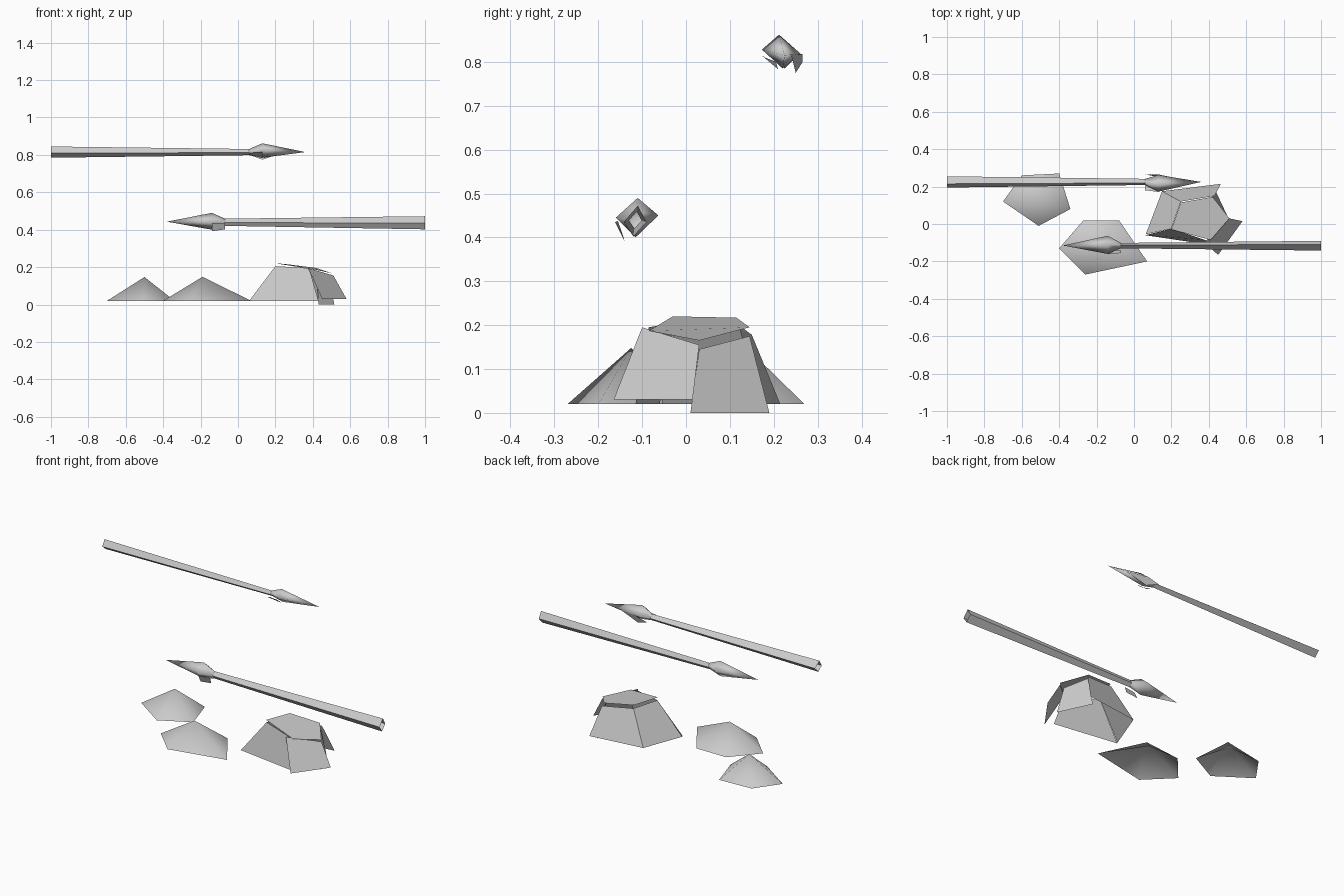
import bpy


def mesh_object(name, verts, faces, smooth=False):
    mesh = bpy.data.meshes.new(name)
    mesh.from_pydata(verts, [], faces)
    mesh.update()
    obj = bpy.data.objects.new(name, mesh)
    bpy.context.collection.objects.link(obj)
    if smooth:
        mesh.polygons.foreach_set("use_smooth", [True] * len(faces))
    return obj


def ring(x, section):
    return [(x, y, z) for y, z in section]


def bridge(a, b, n):
    return [(a + i, a + (i + 1) % n, b + (i + 1) % n, b + i) for i in range(n)]


def fan(base, apex, n):
    return [(base + i, base + (i + 1) % n, apex) for i in range(n)]


def spear(prefix, x_end, x_neck, x_wide, tip, butt, wide, flakes):
    # Tapered four-sided open shaft
    cy, cz = tip[1], tip[2]
    neck = [(cy + (y - cy) * 0.55, cz + (z - cz) * 0.55) for y, z in butt]
    mesh_object(prefix + "_shaft", ring(x_end, butt) + ring(x_neck, neck),
                bridge(0, 4, 4))
    # Faceted point, swelling from the neck then narrowing to the tip
    mesh_object(prefix + "_head", ring(x_neck, neck) + ring(x_wide, wide) + [tip],
                bridge(0, 4, 4) + fan(4, 8, 4), smooth=True)
    # Thin chipped flakes beside the head
    for i, quad in enumerate(flakes):
        mesh_object(f"{prefix}_flake_{i + 1}", quad, [(0, 1, 2, 3)])


def mound(name, base, apex):
    mesh_object(name, [(x, y, 0.02) for x, y in base] + [apex],
                fan(0, len(base), len(base)), smooth=True)


# Two spears pointing in opposite directions
spear("upper_spear", -1.0, 0.06, 0.13, (0.36, 0.225, 0.815),
      [(0.215, 0.845), (0.195, 0.81), (0.225, 0.785), (0.255, 0.815)],
      [(0.212, 0.862), (0.173, 0.828), (0.22, 0.785), (0.262, 0.818)],
      [[(0.06, 0.266, 0.80), (0.13, 0.265, 0.818), (0.25, 0.24, 0.815), (0.13, 0.25, 0.775)],
       [(0.06, 0.18, 0.81), (0.13, 0.172, 0.815), (0.13, 0.21, 0.783), (0.06, 0.205, 0.80)]])
spear("lower_spear", 1.0, -0.07, -0.14, (-0.38, -0.115, 0.443),
      [(-0.11, 0.472), (-0.09, 0.435), (-0.12, 0.402), (-0.142, 0.435)],
      [(-0.11, 0.49), (-0.063, 0.45), (-0.115, 0.40), (-0.16, 0.445)],
      [[(-0.14, -0.162, 0.435), (-0.07, -0.155, 0.437), (-0.07, -0.143, 0.402),
        (-0.14, -0.14, 0.392)]])

# Two low five-sided mounds
mound("small_mound", [(-0.70, 0.12), (-0.51, -0.01), (-0.34, 0.08), (-0.40, 0.27),
                      (-0.60, 0.26)], (-0.50, 0.14, 0.147))
mound("large_mound", [(-0.40, -0.13), (-0.26, -0.27), (0.07, -0.20), (-0.08, 0.02),
                      (-0.27, 0.02)], (-0.19, -0.125, 0.148))

# Cracked rock: five leaning slabs and a tilted cap
slabs = {
    "front": [(0.06, -0.06, 0.02), (0.43, -0.115, 0.02), (0.38, -0.085, 0.195), (0.20, -0.025, 0.205)],
    "front_right": [(0.45, -0.165, 0.03), (0.58, 0.015, 0.03), (0.51, 0.03, 0.155), (0.375, -0.10, 0.195)],
    "back_right": [(0.515, 0.01, 0.0), (0.43, 0.19, 0.0), (0.42, 0.145, 0.175), (0.485, 0.03, 0.145)],
    "back": [(0.465, 0.215, 0.02), (0.15, 0.175, 0.02), (0.25, 0.12, 0.20), (0.43, 0.15, 0.178)],
    "left": [(0.15, 0.175, 0.02), (0.063, -0.055, 0.02), (0.20, -0.025, 0.205), (0.25, 0.12, 0.20)],
}
for side, quad in slabs.items():
    mesh_object(f"rock_slab_{side}", quad, [(0, 1, 2, 3)])
mesh_object("rock_cap",
            [(0.20, -0.03, 0.22), (0.41, -0.085, 0.187), (0.51, 0.03, 0.165),
             (0.42, 0.145, 0.195), (0.25, 0.115, 0.217)], [(0, 1, 2, 3, 4)])
